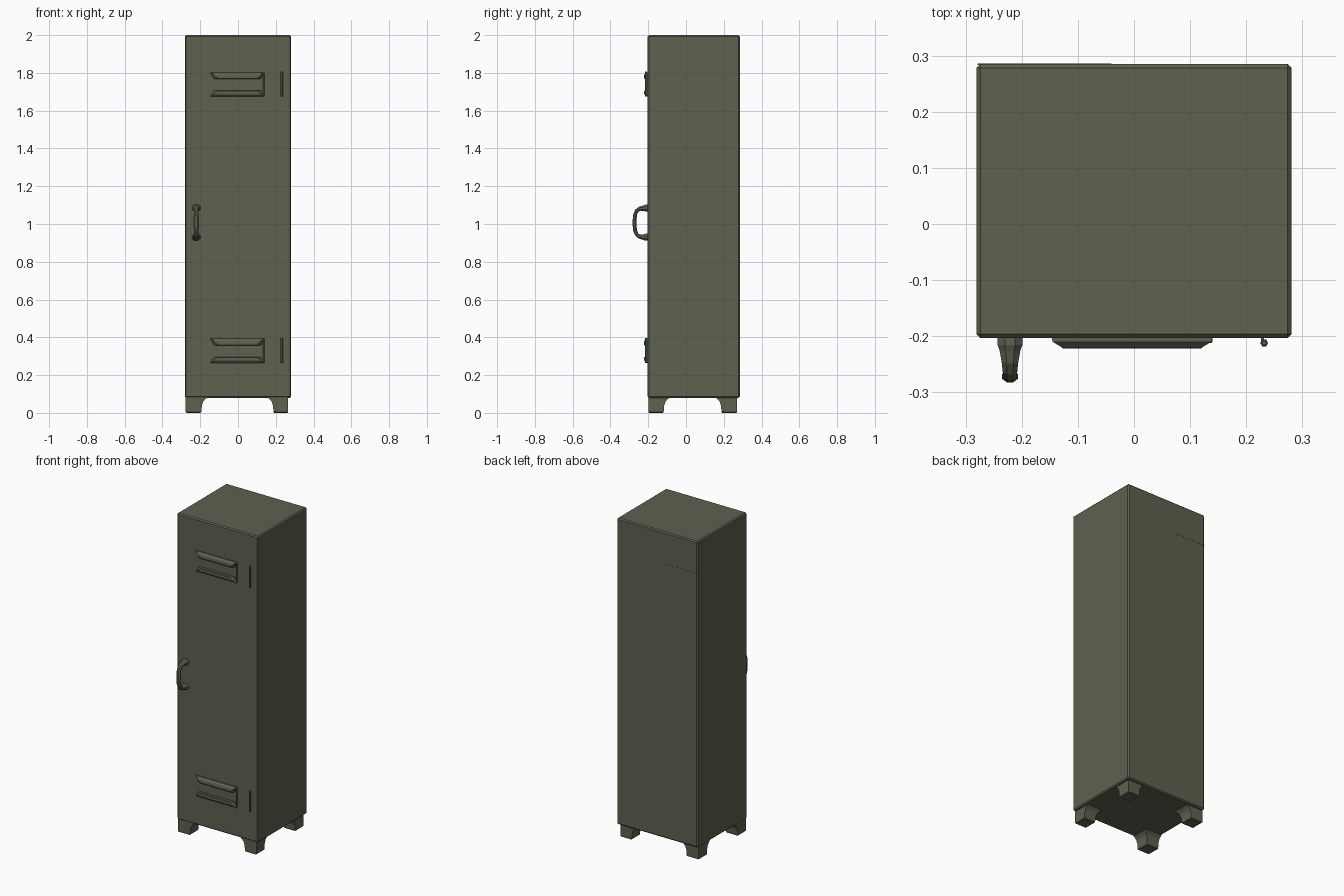
import bpy, bmesh, math
from mathutils import Vector

if "Cube" in bpy.data.objects:
    bpy.data.objects.remove(bpy.data.objects["Cube"])

green = bpy.data.materials.new("olive_green_metal")
green.diffuse_color = (0.107, 0.122, 0.080, 1)
green.use_nodes = True
green.node_tree.nodes["Principled BSDF"].inputs["Base Color"].default_value = green.diffuse_color

FRONT, BACK = -0.203, 0.285


def finish(name, bm):
    bmesh.ops.recalc_face_normals(bm, faces=bm.faces)
    me = bpy.data.meshes.new(name)
    bm.to_mesh(me)
    bm.free()
    ob = bpy.data.objects.new(name, me)
    bpy.context.collection.objects.link(ob)
    me.materials.append(green)
    return ob


def loft(name, rings):
    """Skin a list of equal-length vertex rings and cap both ends."""
    bm = bmesh.new()
    rows = [[bm.verts.new(p) for p in ring] for ring in rings]
    n = len(rows[0])
    for a, b in zip(rows, rows[1:]):
        for i in range(n):
            j = (i + 1) % n
            bm.faces.new((a[i], a[j], b[j], b[i]))
    bm.faces.new(rows[0])
    bm.faces.new(rows[-1])
    return finish(name, bm)


def box(name, x0, x1, y0, y1, z0, z1, bevel=0):
    ob = loft(name, [[(x0, y0, z), (x1, y0, z), (x1, y1, z), (x0, y1, z)]
                     for z in (z0, z1)])
    if bevel:
        m = ob.modifiers.new("bevel", "BEVEL")
        m.width = bevel
        m.segments = 1
    return ob


# Cabinet body
box("cabinet_body", -0.281, 0.281, FRONT, BACK, 0.08, 2.0, 0.007)

# Feet: outer sides straight, inner sides flaring in a concave curve
def foot(name, xo, xi, yo, yi):
    sx, sy = math.copysign(1, xo), math.copysign(1, yo)
    rings = []
    for z, flare, inset in ((0, 0, 0.004), (0.004, 0, 0), (0.04, 0.003, 0),
                            (0.06, 0.01, 0), (0.072, 0.02, 0), (0.083, 0.034, 0)):
        x0, x1 = xo - sx * inset, xi - sx * (flare - inset)
        y0, y1 = yo - sy * inset, yi - sy * (flare - inset)
        rings.append([(x0, y0, z), (x1, y0, z), (x1, y1, z), (x0, y1, z)])
    loft(name, rings)


for side, xo, xi in (("left", -0.277, -0.194), ("right", 0.266, 0.188)):
    for end, yo, yi in (("front", -0.199, -0.118), ("back", 0.27, 0.188)):
        foot(f"{end}_{side}_foot", xo, xi, yo, yi)


# Vent louvre: tapered ridge, wide edge on the door, narrow edge standing out
def louvre(name, z_wide, z_narrow):
    def ring(y, x0, x1, za, zb):
        return [(x0, y, za), (x1, y, za), (x1 - 0.02, y, zb), (x0 + 0.02, y, zb)]
    d = z_narrow - z_wide
    loft(name, [ring(FRONT + 0.002, -0.147, 0.14, z_wide, z_narrow),
                ring(FRONT - 0.007, -0.145, 0.138, z_wide, z_narrow),
                ring(FRONT - 0.016, -0.13, 0.123, z_wide + d * 0.25, z_narrow),
                ring(FRONT - 0.019, -0.127, 0.12, z_wide + d * 0.45, z_narrow - d * 0.1)])


# Hinge knuckle: small six-sided pin on a thin leaf
def hinge(name, z0, z1):
    cx, cy, r = 0.232, FRONT - 0.009, 0.007
    def ring(z, s):
        return [(cx + s * r * math.cos(a), cy + s * r * math.sin(a), z)
                for a in (i * math.pi / 3 for i in range(6))]
    loft(name + "_pin", [ring(z0, 0.6), ring(z0 + 0.005, 1),
                         ring(z1 - 0.005, 1), ring(z1, 0.6)])
    box(name + "_leaf", cx - 0.006, cx, FRONT - 0.008, FRONT + 0.002,
        z0 + 0.004, z1 - 0.004)


for level, z in (("upper", 1.675), ("lower", 0.265)):
    louvre(f"{level}_vent_top_louvre", z + 0.128, z + 0.092)
    louvre(f"{level}_vent_bottom_louvre", z, z + 0.032)
    box(f"{level}_vent_side_rib", 0.132, 0.14, FRONT - 0.009, FRONT + 0.002,
        z + 0.003, z + 0.125, 0.002)
    hinge(f"{level}_hinge", z - 0.001, z + 0.132)

# Door handle: bow swept along an arc, thicker at its two mounts
half = [(0.004, 0.077, 0.024, 0.02), (-0.012, 0.077, 0.024, 0.02),
        (-0.022, 0.076, 0.020, 0.016), (-0.042, 0.074, 0.016, 0.012),
        (-0.057, 0.064, 0.014, 0.011), (-0.066, 0.045, 0.013, 0.011),
        (-0.069, 0.018, 0.015, 0.011)]
path = half + [(y, -z, w, t) for y, z, w, t in reversed(half)]
pts = [Vector((-0.221, FRONT + y, 1.007 + z)) for y, z, w, t in path]
rings = []
for i, p in enumerate(pts):
    tangent = (pts[min(i + 1, len(pts) - 1)] - pts[max(i - 1, 0)]).normalized()
    across = Vector((1, 0, 0))
    normal = tangent.cross(across)
    w, t = path[i][2:]
    rings.append([p + across * w * math.cos(a) + normal * t * math.sin(a)
                  for a in (k * math.pi / 4 + math.pi / 8 for k in range(8))])
loft("door_handle", rings)

# Seam strip on the back panel
box("back_seam", -0.279, -0.04, BACK - 0.002, BACK + 0.001, 1.799, 1.801)
